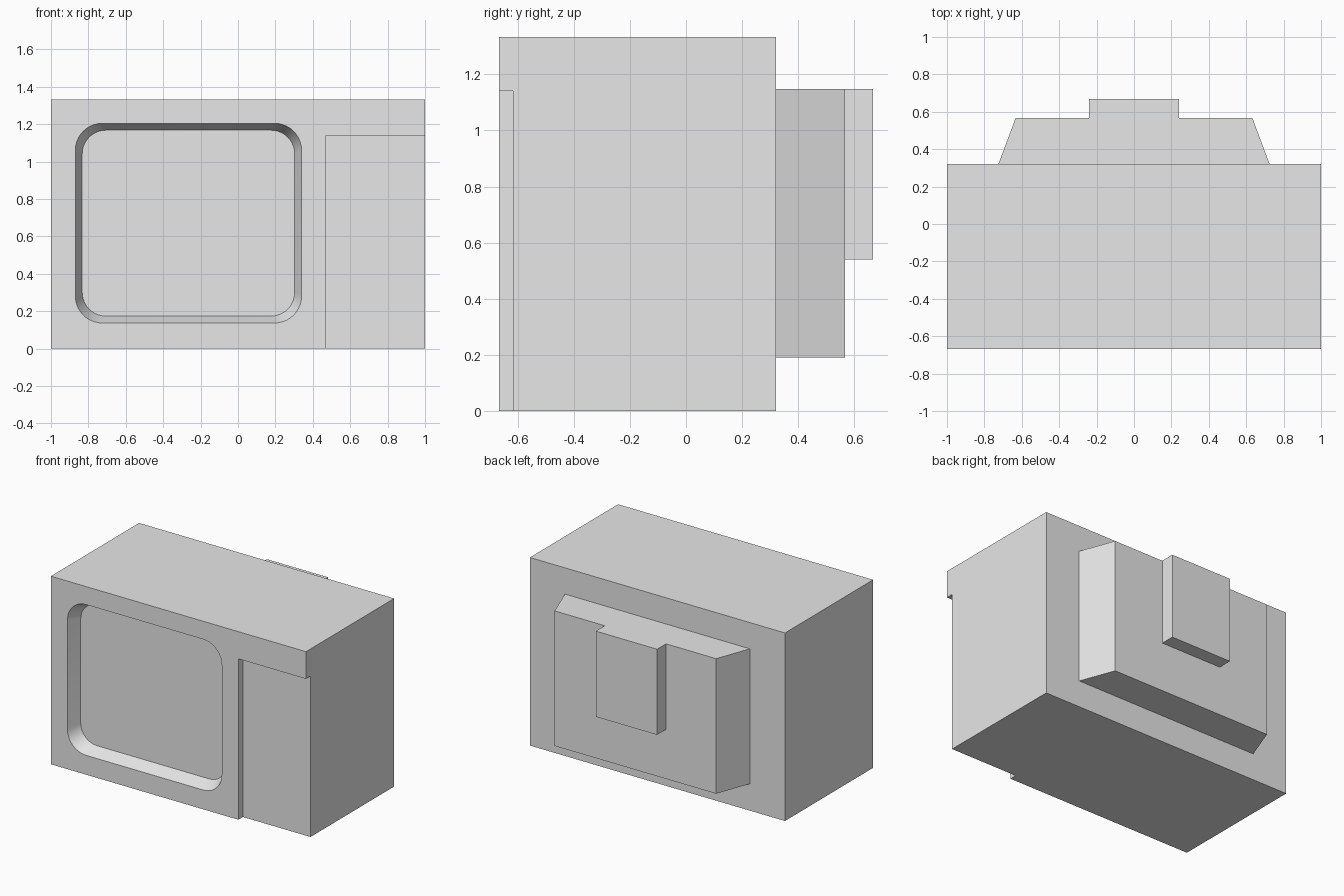
import bpy, bmesh
from math import cos, sin, pi, radians

cube = bpy.data.objects.get("Cube")
if cube:
    bpy.data.objects.remove(cube, do_unlink=True)

# Single casing colour
grey = bpy.data.materials.new("light grey")
grey.use_nodes = True
colour = (0.8, 0.8, 0.8, 1)
grey.diffuse_color = colour
grey.node_tree.nodes["Principled BSDF"].inputs["Base Color"].default_value = colour


def loft(name, first, last):
    """Closed solid between two matching loops of points."""
    bm = bmesh.new()
    a = [bm.verts.new(p) for p in first]
    b = [bm.verts.new(p) for p in last]
    bm.faces.new(a)
    bm.faces.new(b)
    n = len(a)
    for i in range(n):
        j = (i + 1) % n
        bm.faces.new((a[i], a[j], b[j], b[i]))
    bmesh.ops.recalc_face_normals(bm, faces=bm.faces)
    mesh = bpy.data.meshes.new(name)
    bm.to_mesh(mesh)
    bm.free()
    mesh.materials.append(grey)
    obj = bpy.data.objects.new(name, mesh)
    bpy.context.collection.objects.link(obj)
    return obj


def rect(x0, x1, z0, z1, y):
    return [(x0, y, z0), (x1, y, z0), (x1, y, z1), (x0, y, z1)]


def rounded_rect(x0, x1, z0, z1, y, r, steps=10):
    centres = [(x1 - r, z1 - r), (x0 + r, z1 - r), (x0 + r, z0 + r), (x1 - r, z0 + r)]
    points = []
    for k, (cx, cz) in enumerate(centres):
        for s in range(steps + 1):
            t = (k + s / steps) * pi / 2
            points.append((cx + r * cos(t), y, cz + r * sin(t)))
    return points


def cut(obj, cutter):
    mod = obj.modifiers.new("cut", "BOOLEAN")
    mod.operation = "DIFFERENCE"
    mod.solver = "EXACT"
    mod.object = cutter
    bpy.context.view_layer.objects.active = obj
    bpy.ops.object.modifier_apply(modifier=mod.name)
    bpy.data.objects.remove(cutter, do_unlink=True)


FRONT, BACK, TOP = -0.667, 0.32, 1.333

# Main casing
casing = loft("casing", rect(-1, 1, 0, TOP, FRONT), rect(-1, 1, 0, TOP, BACK))

# Shallow step for the control panel, open at the side and bottom
cut(casing, loft("panel_cutter", rect(0.47, 1.2, -0.2, 1.14, FRONT - 0.1),
                 rect(0.47, 1.2, -0.2, 1.14, FRONT + 0.051)))

# Screen recess with tapered, rounded walls; the taper continues past the front
depth, taper = 0.095, 0.037


def screen_loop(t):
    g = taper * t
    return rounded_rect(-0.87 + g, 0.34 - g, 0.137 + g, 1.205 - g,
                        FRONT + depth * t, 0.145 - 0.018 * t)


cut(casing, loft("screen_cutter", screen_loop(-0.5), screen_loop(1)))

# Tapered rear housing and the block behind it
housing = loft("rear_housing", rect(-0.725, 0.725, 0.19, 1.147, BACK),
               rect(-0.633, 0.633, 0.19, 1.147, 0.567))
block = loft("rear_block", rect(-0.24, 0.24, 0.54, 1.147, 0.567),
             rect(-0.24, 0.24, 0.54, 1.147, 0.667))

# Smooth the recess corners, keep hard edges
bpy.ops.object.select_all(action="DESELECT")
casing.select_set(True)
bpy.context.view_layer.objects.active = casing
bpy.ops.object.shade_smooth_by_angle(angle=radians(20))
